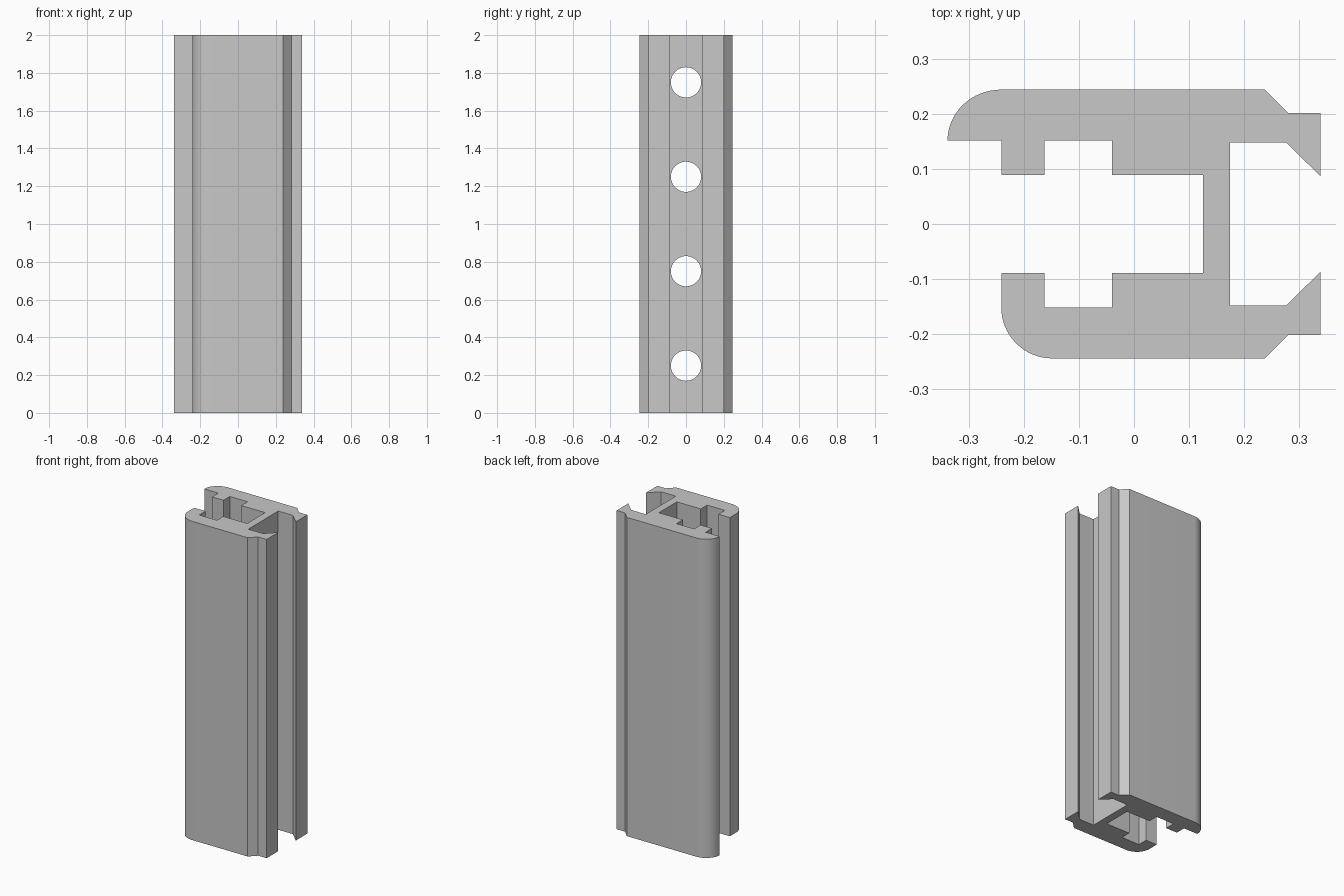
import bpy, bmesh
from math import sin, cos, pi, radians

cube = bpy.data.objects.get("Cube")
if cube:
    bpy.data.objects.remove(cube, do_unlink=True)

HEIGHT = 2.0
STEPS = 16


def link(name, bm):
    bmesh.ops.recalc_face_normals(bm, faces=bm.faces)
    mesh = bpy.data.meshes.new(name)
    bm.to_mesh(mesh)
    bm.free()
    obj = bpy.data.objects.new(name, mesh)
    bpy.context.collection.objects.link(obj)
    return obj


def arc(cx, cy, rx, ry, start, end):
    angles = [start + (end - start) * i / STEPS for i in range(STEPS + 1)]
    return [(cx + rx * cos(a), cy + ry * sin(a)) for a in angles]


grey = bpy.data.materials.new("Plain grey")
grey.use_nodes = True
colour = (0.58, 0.58, 0.58, 1)
grey.diffuse_color = colour
grey.node_tree.nodes["Principled BSDF"].inputs["Base Color"].default_value = colour

# Outer edge of the right-hand clip, shared by both walls
clip = [(0.239, 0.245), (0.282, 0.202), (0.34, 0.202),
        (0.34, 0.087), (0.277, 0.149), (0.175, 0.149)]
# Inner channel with its notch, from web to mouth
channel = [(0.126, 0.089), (-0.04, 0.089), (-0.04, 0.152),
           (-0.163, 0.152), (-0.163, 0.089), (-0.242, 0.089)]


def flip(points):
    return [(x, -y) for x, y in reversed(points)]


# Back wall has an overhanging rounded lip; front wall has a rounded corner
back_lip = [(-0.242, 0.152)] + arc(-0.242, 0.152, 0.098, 0.093, pi, pi / 2)
front_corner = arc(-0.149, -0.152, 0.093, 0.093, pi, 1.5 * pi)
profile = back_lip + clip + flip(clip) + front_corner[::-1] + flip(channel) + channel

bm = bmesh.new()
base = bm.faces.new([bm.verts.new((x, y, 0)) for x, y in profile])
extruded = bmesh.ops.extrude_face_region(bm, geom=[base])["geom"]
top = [v for v in extruded if isinstance(v, bmesh.types.BMVert)]
bmesh.ops.translate(bm, vec=(0, 0, HEIGHT), verts=top)
rail = link("extruded_rail", bm)
rail.data.materials.append(grey)

# Row of round holes through the web
bm = bmesh.new()
for i in range(4):
    ring = [bm.verts.new((0.1, y, z))
            for y, z in arc(0, 0.25 + i * 0.5, 0.08, 0.08, 0, 2 * pi * STEPS / (STEPS + 1))]
    # Finer circle than the wall corners
    for v in ring:
        bm.verts.remove(v)
    n = STEPS * 3
    disc = bm.faces.new([bm.verts.new((0.1, 0.08 * cos(2 * pi * k / n),
                                       0.25 + i * 0.5 + 0.08 * sin(2 * pi * k / n)))
                         for k in range(n)])
    geom = bmesh.ops.extrude_face_region(bm, geom=[disc])["geom"]
    bmesh.ops.translate(bm, vec=(0.1, 0, 0),
                        verts=[v for v in geom if isinstance(v, bmesh.types.BMVert)])
cutter = link("hole_cutters", bm)
cutter.data.materials.append(grey)
cutter.hide_render = True
cutter.hide_viewport = True
cutter.display_type = 'WIRE'

cut = rail.modifiers.new("Web holes", 'BOOLEAN')
cut.operation = 'DIFFERENCE'
cut.solver = 'EXACT'
cut.object = cutter

# Smooth the rounded surfaces, keep edges sharp
bpy.ops.object.select_all(action='DESELECT')
bpy.context.view_layer.objects.active = rail
rail.select_set(True)
bpy.ops.object.modifier_apply(modifier=cut.name)
bpy.data.objects.remove(cutter, do_unlink=True)
bpy.ops.object.shade_smooth_by_angle(angle=radians(25))
